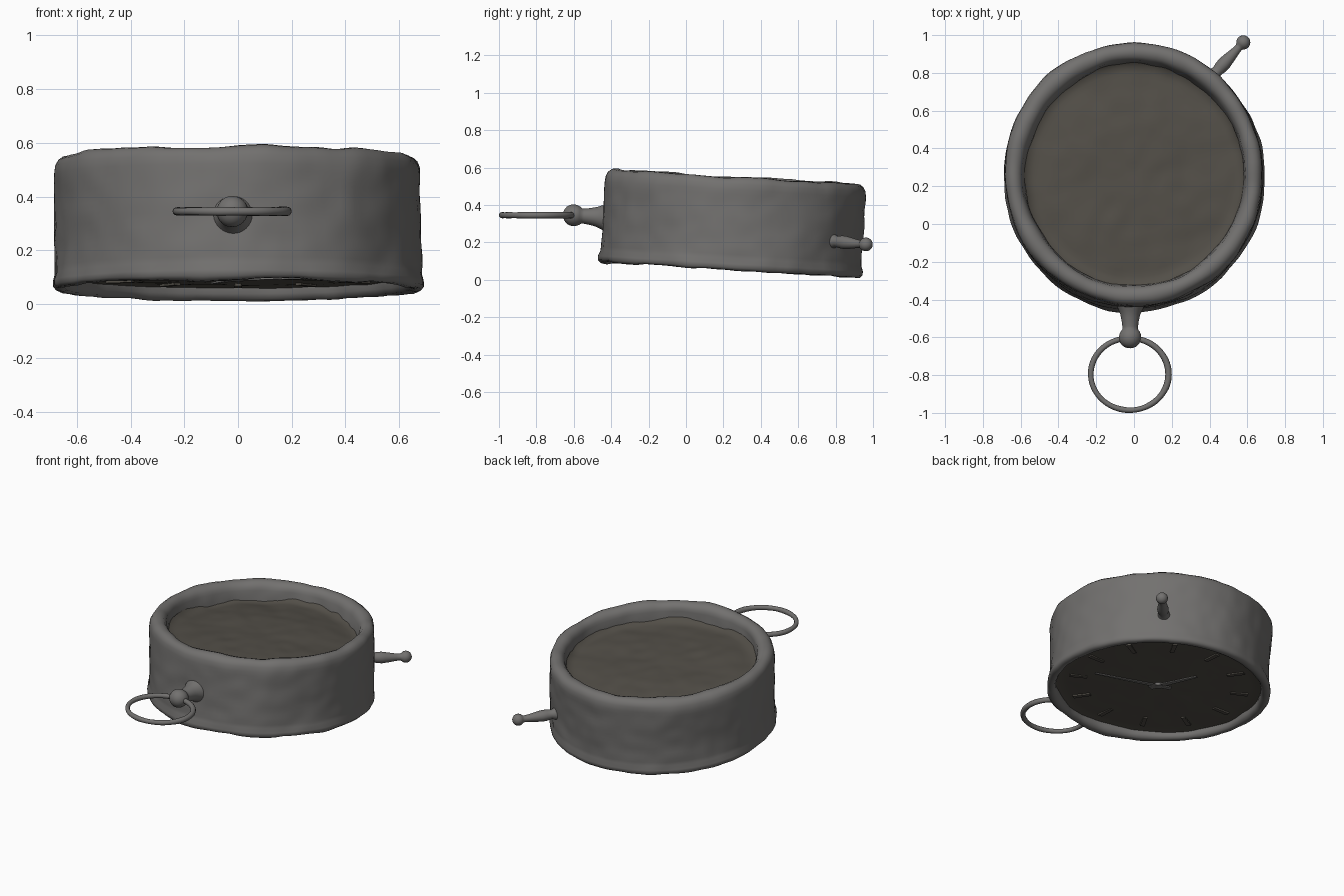
import bpy, bmesh, math
from mathutils import Vector, Matrix, noise

if "Cube" in bpy.data.objects:
    bpy.data.objects.remove(bpy.data.objects["Cube"])


def material(name, rgb):
    m = bpy.data.materials.new(name)
    m.diffuse_color = (*rgb, 1)
    m.use_nodes = True
    m.node_tree.nodes["Principled BSDF"].inputs["Base Color"].default_value = m.diffuse_color
    return m


METAL = material("worn_metal", (0.17, 0.165, 0.16))
FACE = material("dark_face", (0.085, 0.077, 0.064))


def resample(profile, step):
    out = []
    for (r0, z0), (r1, z1) in zip(profile, profile[1:]):
        n = max(1, round(math.hypot(r1 - r0, z1 - z0) / step))
        out += [(r0 + (r1 - r0) * i / n, z0 + (z1 - z0) * i / n) for i in range(n)]
    return out + [profile[-1]]


def finish(bm, name, mat, matrix, bumps=0.0, angle=50):
    bmesh.ops.remove_doubles(bm, verts=bm.verts, dist=1e-5)
    bmesh.ops.recalc_face_normals(bm, faces=bm.faces)
    bm.normal_update()
    if bumps:  # hand-beaten unevenness
        moves = [(v, v.normal * bumps * (noise.noise(v.co * 3.5) + 0.5 * noise.noise(v.co * 11)))
                 for v in bm.verts]
        for v, d in moves:
            v.co += d
    bm.transform(matrix)
    me = bpy.data.meshes.new(name)
    bm.to_mesh(me)
    bm.free()
    ob = bpy.data.objects.new(name, me)
    bpy.context.collection.objects.link(ob)
    me.materials.append(mat)
    bpy.ops.object.select_all(action='DESELECT')
    ob.select_set(True)
    bpy.context.view_layer.objects.active = ob
    bpy.ops.object.shade_smooth_by_angle(angle=math.radians(angle))
    return ob


def lathe(name, profile, mat, matrix, segs=32, step=0.02, bumps=0.0, closed=False):
    pts = resample(profile + profile[:1] if closed else profile, step)
    bm = bmesh.new()
    rings = []
    for k in range(segs):
        a = 2 * math.pi * k / segs
        rings.append([bm.verts.new((r * math.cos(a), r * math.sin(a), z)) for r, z in pts])
    for k in range(segs):
        a, b = rings[k], rings[(k + 1) % segs]
        for i in range(len(pts) - 1):
            bm.faces.new((a[i], b[i], b[i + 1], a[i + 1]))
    bmesh.ops.dissolve_degenerate(bm, dist=1e-6, edges=bm.edges)
    return finish(bm, name, mat, matrix, bumps)


def aim(start, end):
    s, e = Vector(start), Vector(end)
    return Matrix.Translation(s) @ (e - s).to_track_quat('Z', 'Y').to_matrix().to_4x4()


def ball(radius, centre, a0=-60, a1=90, n=9):
    return [(max(0.0, radius * math.cos(t)), centre + radius * math.sin(t))
            for t in (math.radians(a0 + (a1 - a0) * i / n) for i in range(n + 1))]


# Slightly tilted frame shared by the drum and both faces
DRUM = (Matrix.Translation((0, 0.237, 0.052)) @ Matrix.Rotation(-0.06, 4, 'X')
        @ Matrix.Diagonal((1, 1.02, 1, 1)))

# Drum wall with rolled rims
lathe("drum_wall", [
    (0.630, 0.075), (0.632, 0.025), (0.642, 0.006), (0.660, 0.0), (0.680, 0.002),
    (0.692, 0.014), (0.693, 0.034), (0.684, 0.062), (0.681, 0.15), (0.682, 0.30),
    (0.684, 0.43), (0.681, 0.462), (0.670, 0.484), (0.652, 0.497), (0.630, 0.500),
    (0.606, 0.492), (0.588, 0.470), (0.580, 0.43), (0.573, 0.37)],
    METAL, DRUM, segs=128, step=0.025, bumps=0.011)

# Recessed top plate, dished at its edge
lathe("top_plate", [(0.0, 0.405), (0.25, 0.403), (0.42, 0.395), (0.53, 0.387),
                    (0.565, 0.392), (0.585, 0.41)],
      FACE, DRUM, segs=96, step=0.03, bumps=0.012)

# Recessed dial underneath
lathe("dial_plate", [(0.0, 0.05), (0.50, 0.05), (0.60, 0.052), (0.64, 0.045)],
      FACE, DRUM, segs=96, step=0.04, bumps=0.004)


# Hour marks and hands on the dial
def bar(name, mat, angle, r0, r1, w0, w1, z0, z1):
    bm = bmesh.new()
    low, high = [[bm.verts.new((x, y, z)) for x, y in
                  ((r0, -w0), (r1, -w1), (r1, w1), (r0, w0))] for z in (z0, z1)]
    bm.faces.new(low)
    bm.faces.new(high)
    for i in range(4):
        j = (i + 1) % 4
        bm.faces.new((low[i], low[j], high[j], high[i]))
    finish(bm, name, mat, DRUM @ Matrix.Rotation(angle, 4, 'Z'), angle=30)


for h in range(12):
    bar(f"hour_mark_{h + 1}", FACE, h * math.pi / 6, 0.45, 0.56, 0.012, 0.015, 0.042, 0.055)
bar("minute_hand", METAL, math.radians(-20), -0.08, 0.42, 0.016, 0.006, 0.036, 0.043)
bar("hour_hand", METAL, math.radians(110), -0.06, 0.27, 0.02, 0.008, 0.038, 0.045)
lathe("hand_pin", [(0.0, 0.03), (0.025, 0.034), (0.03, 0.055)], METAL, DRUM, segs=20)

# Flared stem with a round knob at the front
lathe("stem", [(0.085, 0.0), (0.066, 0.035), (0.053, 0.065), (0.045, 0.10), (0.041, 0.13)]
      + ball(0.059, 0.185, -46), METAL,
      aim((-0.02, -0.415, 0.33), (-0.02, -0.60, 0.345)), bumps=0.006)

# Hanging ring through the knob
lathe("ring", [(0.206 + 0.016 * math.cos(t), 0.016 * math.sin(t))
               for t in (2 * math.pi * i / 12 for i in range(12))], METAL,
      Matrix.Translation((-0.023, -0.795, 0.345)) @ Matrix.Diagonal((1, 0.925, 1, 1)),
      segs=80, closed=True, bumps=0.003)

# Small spindle lever at the back right
lathe("lever", [(0.045, 0.0), (0.036, 0.035), (0.029, 0.055), (0.034, 0.08), (0.036, 0.11),
                (0.031, 0.15), (0.023, 0.20), (0.021, 0.225)] + ball(0.037, 0.262, -50),
      METAL, aim((0.403, 0.768, 0.207), (0.58, 0.963, 0.188)), segs=24, bumps=0.004)
